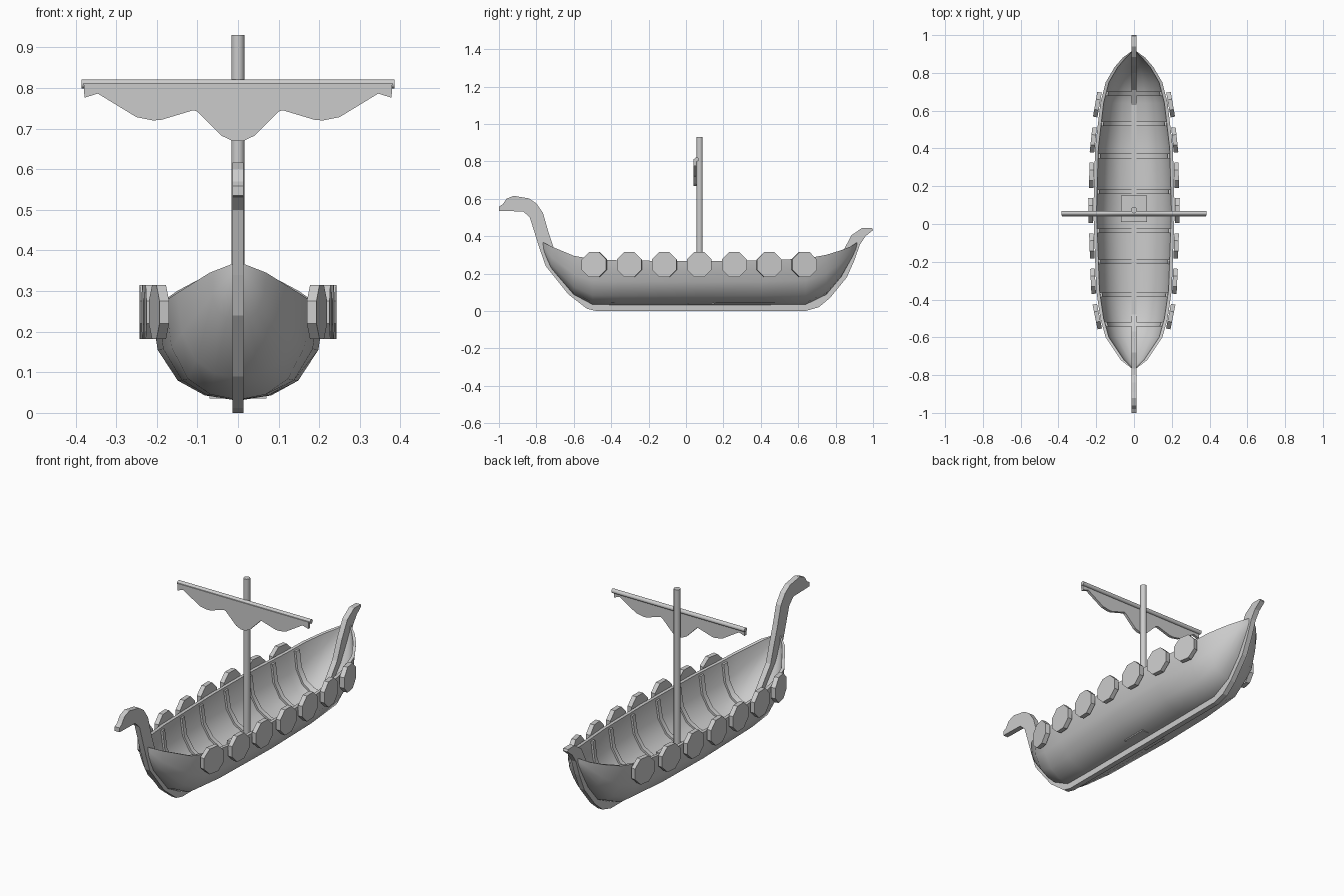
import bpy, bmesh, math
from mathutils import Matrix, Vector

cube = bpy.data.objects.get("Cube")
if cube:
    bpy.data.objects.remove(cube, do_unlink=True)

grey = bpy.data.materials.new("light grey")
grey.use_nodes = True
grey.diffuse_color = (0.6, 0.6, 0.6, 1)
grey.node_tree.nodes["Principled BSDF"].inputs["Base Color"].default_value = (0.6, 0.6, 0.6, 1)

# Hull stations: y, half width, bottom z, rim z
STATIONS = [(-0.77, 0.006, 0.335, 0.37), (-0.72, 0.07, 0.225, 0.345),
            (-0.6, 0.15, 0.085, 0.295), (-0.5, 0.178, 0.032, 0.277),
            (-0.35, 0.2, 0.03, 0.27), (0.07, 0.215, 0.03, 0.266),
            (0.4, 0.206, 0.03, 0.27), (0.64, 0.178, 0.032, 0.28),
            (0.75, 0.15, 0.085, 0.3), (0.83, 0.103, 0.18, 0.325),
            (0.88, 0.06, 0.27, 0.345), (0.92, 0.006, 0.345, 0.37)]
# Half cross-section, from keel to rim, as fractions of width and height
SECTION = [(0, 0), (0.38, 0.055), (0.69, 0.21), (0.92, 0.53), (1, 1)]


def station(y):
    """Hull width, bottom and rim at any y."""
    for a, b in zip(STATIONS, STATIONS[1:]):
        if y <= b[0]:
            t = (y - a[0]) / (b[0] - a[0])
            return [p + (q - p) * t for p, q in zip(a[1:], b[1:])]
    return list(STATIONS[-1][1:])


def arc(y, inset, drop=0):
    """Cross-section from the right rim to the left rim."""
    w, low, top = station(y)
    w = max(w - inset, 0.002)
    top -= drop
    low = min(low + inset, top - 0.004)
    left = [Vector((u * w, y, low + v * (top - low))) for u, v in SECTION]
    right = [Vector((-p.x, p.y, p.z)) for p in left[:0:-1]]
    return right + left


def finish(name, bm, smooth=None):
    bmesh.ops.recalc_face_normals(bm, faces=bm.faces)
    mesh = bpy.data.meshes.new(name)
    bm.to_mesh(mesh)
    bm.free()
    mesh.materials.append(grey)
    ob = bpy.data.objects.new(name, mesh)
    bpy.context.collection.objects.link(ob)
    if smooth:
        bpy.ops.object.select_all(action='DESELECT')
        ob.select_set(True)
        bpy.context.view_layer.objects.active = ob
        bpy.ops.object.shade_smooth_by_angle(angle=math.radians(smooth))
    return ob


def shell(name, ys, outer, inner, drop=0):
    """Loft a curved band with thickness along the hull."""
    bm = bmesh.new()
    rings = [[bm.verts.new(p) for p in arc(y, outer, drop) + arc(y, inner, drop)[::-1]]
             for y in ys]
    n = len(rings[0])
    for a, b in zip(rings, rings[1:]):
        for i in range(n):
            j = (i + 1) % n
            bm.faces.new((a[i], a[j], b[j], b[i]))
    for r in (rings[0], rings[-1]):
        for i in range(n // 2 - 1):
            bm.faces.new((r[i], r[i + 1], r[n - 2 - i], r[n - 1 - i]))
    return finish(name, bm, 40)


def plate(name, outline, matrix, depth, smooth=None):
    """Extrude a flat outline, centred on its plane."""
    bm = bmesh.new()
    face = bm.faces.new([bm.verts.new((a, b, -depth / 2)) for a, b in outline])
    ext = bmesh.ops.extrude_face_region(bm, geom=[face])
    bmesh.ops.translate(bm, vec=(0, 0, depth),
                        verts=[v for v in ext["geom"] if isinstance(v, bmesh.types.BMVert)])
    bmesh.ops.transform(bm, matrix=matrix, verts=bm.verts)
    return finish(name, bm, smooth)


def rod(name, sides, radius, length, matrix, smooth=None):
    bm = bmesh.new()
    bmesh.ops.create_cone(bm, cap_ends=True, segments=sides, radius1=radius,
                          radius2=radius, depth=length, matrix=matrix)
    return finish(name, bm, smooth)


# Hull and inner ribs
shell("hull", [s[0] for s in STATIONS], 0, 0.017)
for i, y in enumerate((-0.53, -0.375, -0.2, -0.035, 0.17, 0.36, 0.53, 0.69)):
    shell(f"rib_{i + 1}", (y - 0.012, y + 0.012), 0.012, 0.029, 0.012)

# Keel with curled prow and stern post, drawn in y and z
KEEL = [(-1, 0.535), (-0.87, 0.532), (-0.835, 0.5), (-0.81, 0.42), (-0.785, 0.34),
        (-0.75, 0.24), (-0.63, 0.09), (-0.53, 0.012), (-0.48, 0), (0.64, 0),
        (0.71, 0.02), (0.77, 0.07), (0.86, 0.18), (0.9, 0.27), (0.93, 0.355),
        (0.96, 0.4), (1, 0.432), (0.995, 0.443), (0.94, 0.443), (0.885, 0.405),
        (0.84, 0.32), (0.8, 0.22), (0.71, 0.1), (0.63, 0.056), (-0.48, 0.056),
        (-0.57, 0.11), (-0.68, 0.25), (-0.71, 0.345), (-0.735, 0.42), (-0.765, 0.525),
        (-0.8, 0.575), (-0.84, 0.602), (-0.89, 0.61), (-0.92, 0.616), (-0.96, 0.6),
        (-0.98, 0.57), (-1, 0.558)]
SIDE = Matrix(((0, 0, 1, 0), (1, 0, 0, 0), (0, 1, 0, 0), (0, 0, 0, 1)))
plate("keel_and_stems", KEEL, SIDE, 0.028)

# Mast, its foot block and the yard
MAST_Y = 0.073
rod("mast", 12, 0.0165, 0.88, Matrix.Translation((0, MAST_Y, 0.49)), 40)
bm = bmesh.new()
bmesh.ops.create_cube(bm, size=1, matrix=Matrix.Translation((0, 0.08, 0.06))
                      @ Matrix.Diagonal((0.14, 0.14, 0.05, 1)))
finish("mast_foot", bm)
rod("yard", 10, 0.0115, 0.77, Matrix.Translation((0, 0.057, 0.81))
    @ Matrix.Rotation(math.pi / 2, 4, 'Y'), 40)

# Gathered sail with scalloped lower edge
HALF = [(0.38, 0.812), (0.378, 0.776), (0.345, 0.786), (0.25, 0.728), (0.21, 0.72),
        (0.19, 0.721), (0.11, 0.745), (0.1, 0.742), (0.04, 0.682), (0.012, 0.669)]
FRONT = Matrix.Translation((0, 0.048, 0)) @ Matrix.Rotation(math.pi / 2, 4, 'X')
plate("sail", HALF + [(-x, z) for x, z in HALF[::-1]], FRONT, 0.015)

# Octagonal shields along both sides, turned to follow the hull
for side, label in ((1, "left"), (-1, "right")):
    for i in range(7):
        y = -0.49 + i * 0.187
        w = station(y)[0]
        slope = (station(y + 0.06)[0] - station(y - 0.06)[0]) / 0.12
        m = (Matrix.Translation((side * (w + 0.015), y, 0.248))
             @ Matrix.Rotation(-side * math.atan(slope), 4, 'Z')
             @ Matrix.Rotation(math.pi / 2, 4, 'Y')
             @ Matrix.Rotation(math.pi / 8, 4, 'Z'))
        rod(f"{label}_shield_{i + 1}", 8, 0.072, 0.024, m)
